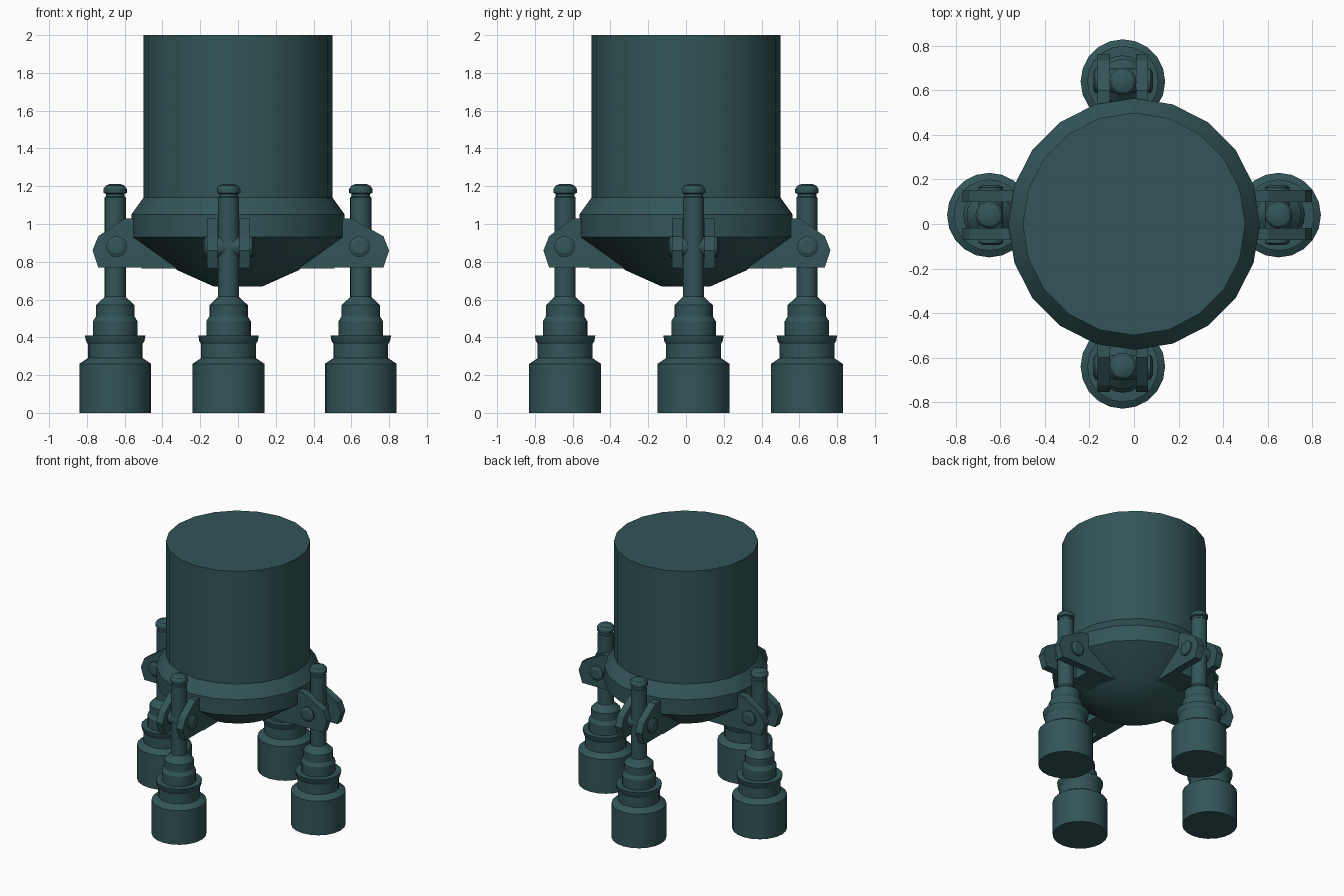
import bpy, bmesh, math
from mathutils import Matrix, Vector

if "Cube" in bpy.data.objects:
    bpy.data.objects.remove(bpy.data.objects["Cube"])

mat = bpy.data.materials.new("dark_teal")
mat.diffuse_color = (0.032, 0.09, 0.095, 1)
mat.use_nodes = True
mat.node_tree.nodes["Principled BSDF"].inputs["Base Color"].default_value = mat.diffuse_color


def finish(bm, name, matrix):
    bmesh.ops.recalc_face_normals(bm, faces=bm.faces)
    me = bpy.data.meshes.new(name)
    bm.to_mesh(me)
    bm.free()
    me.transform(matrix)
    ob = bpy.data.objects.new(name, me)
    bpy.context.collection.objects.link(ob)
    me.materials.append(mat)
    bpy.ops.object.select_all(action='DESELECT')
    ob.select_set(True)
    bpy.context.view_layer.objects.active = ob
    bpy.ops.object.shade_smooth_by_angle(angle=math.radians(25))
    return ob


def lathe(name, profile, sides, matrix=Matrix()):
    """Closed solid of revolution from (radius, height) points."""
    bm = bmesh.new()
    rings = []
    for r, z in profile:
        rings.append([bm.verts.new((r * math.cos(2 * math.pi * i / sides),
                                    r * math.sin(2 * math.pi * i / sides), z))
                      for i in range(sides)])
    for a, b in zip(rings, rings[1:]):
        for i in range(sides):
            j = (i + 1) % sides
            bm.faces.new((a[i], a[j], b[j], b[i]))
    bm.faces.new(rings[0])
    bm.faces.new(rings[-1])
    return finish(bm, name, matrix)


def slab(name, outline, y0, y1, matrix):
    """Outline in x-z, extruded along y."""
    bm = bmesh.new()
    f = bm.faces.new([bm.verts.new((x, y0, z)) for x, z in outline])
    ext = bmesh.ops.extrude_face_region(bm, geom=[f])
    moved = [v for v in ext['geom'] if isinstance(v, bmesh.types.BMVert)]
    bmesh.ops.translate(bm, verts=moved, vec=(0, y1 - y0, 0))
    return finish(bm, name, matrix)


# Main body: cylinder, flared collar and tapered underside
lathe("body", [(0.13, 0.67), (0.32, 0.755), (0.565, 0.93), (0.565, 1.05),
               (0.50, 1.14), (0.50, 2.0)], 20)

# Stepped foot, piston rod and domed cap
leg_profile = [(0.19, 0), (0.19, 0.26), (0.145, 0.29), (0.145, 0.365),
               (0.155, 0.38), (0.16, 0.41), (0.118, 0.41), (0.118, 0.485),
               (0.102, 0.51), (0.102, 0.57), (0.06, 0.61), (0.056, 0.615),
               (0.056, 1.14), (0.05, 1.145), (0.05, 1.16), (0.062, 1.165),
               (0.062, 1.185), (0.05, 1.203), (0.028, 1.212)]
pin_profile = [(0.035, -0.135), (0.055, -0.125), (0.055, 0.125), (0.035, 0.135)]

# Each leg: name, direction angle, foot centre, outer end of the bracket
legs = [("right", 0, (0.65, 0.04), 0.80), ("back", 90, (-0.05, 0.64), 0.765),
        ("left", 180, (-0.65, 0.04), 0.77), ("front", 270, (-0.05, -0.64), 0.755)]

for name, angle, (x, y), end in legs:
    lathe(name + "_leg", leg_profile, 20, Matrix.Translation((x, y, 0)))
    rot = Matrix.Rotation(math.radians(angle), 4, 'Z')
    # Shift the bracket sideways so it straddles its rod
    side = (rot.inverted() @ Vector((x, y, 0))).y
    place = rot @ Matrix.Translation((0, side, 0))
    outline = [(0.36, 0.77), (end - 0.03, 0.77), (end, 0.86),
               (end - 0.03, 0.935), (0.60, 1.03), (0.45, 1.03)]
    for s, label in ((-1, "a"), (1, "b")):
        slab(f"{name}_bracket_plate_{label}", outline, s * 0.058, s * 0.113, place)
    # Mounting block under the body
    slab(name + "_bracket_base",
         [(0.30, 0.765), (0.51, 0.765), (0.51, 0.95), (0.40, 0.95)],
         -0.113, 0.113, place)
    # Hinge pin through both plates
    lathe(name + "_pin", pin_profile, 16,
          place @ Matrix.Translation((0.643, 0, 0.88)) @ Matrix.Rotation(math.pi / 2, 4, 'X'))
